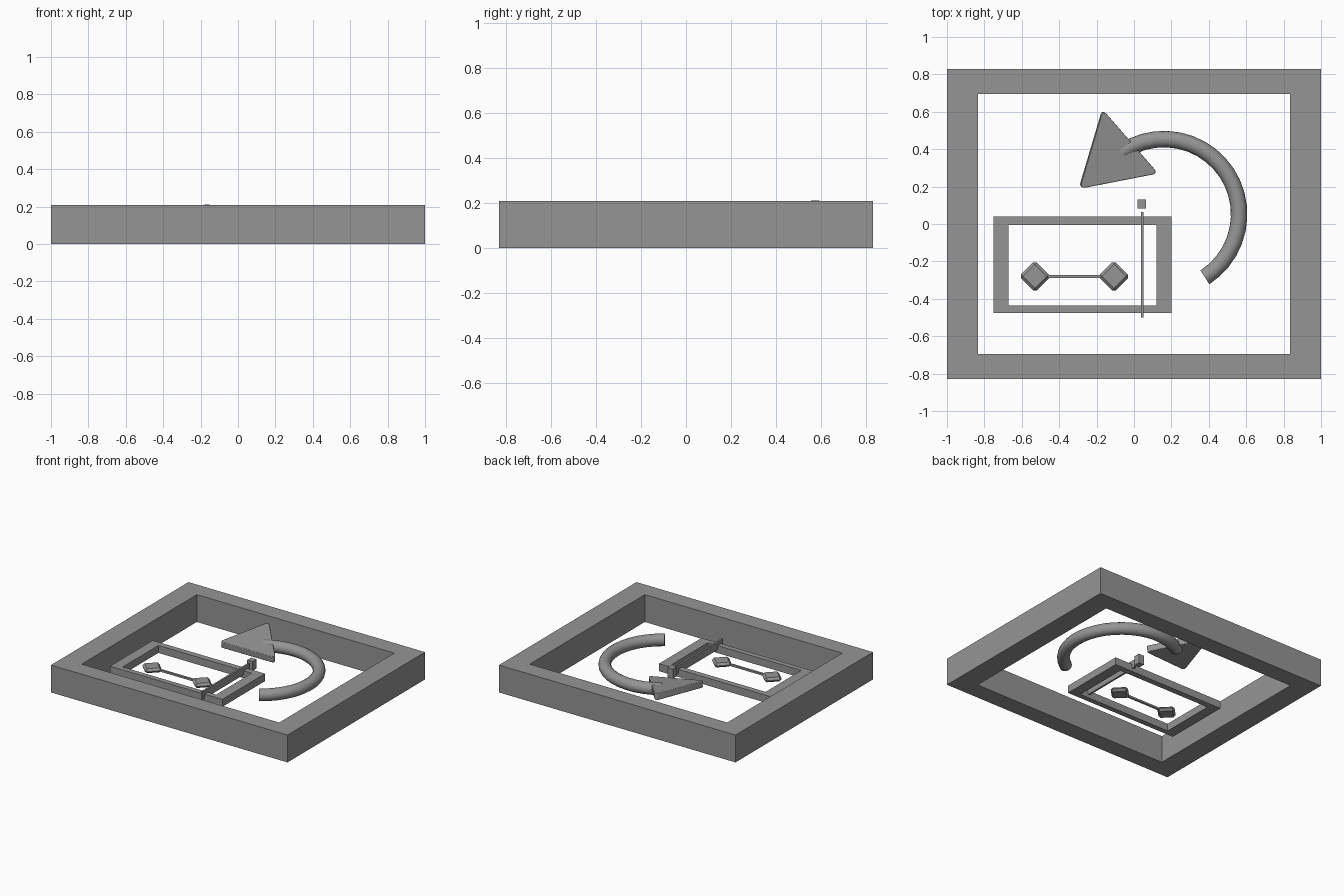
import bpy, bmesh
from math import sin, cos, radians, pi
from mathutils import Vector

cube = bpy.data.objects.get("Cube")
if cube:
    bpy.data.objects.remove(cube, do_unlink=True)

GRAY = (0.3, 0.3, 0.3, 1)
mat = bpy.data.materials.new("mid gray")
mat.use_nodes = True
mat.diffuse_color = GRAY
mat.node_tree.nodes["Principled BSDF"].inputs["Base Color"].default_value = GRAY


def finish(name, bm):
    bmesh.ops.recalc_face_normals(bm, faces=bm.faces[:])
    mesh = bpy.data.meshes.new(name)
    bm.to_mesh(mesh)
    bm.free()
    mesh.materials.append(mat)
    obj = bpy.data.objects.new(name, mesh)
    bpy.context.collection.objects.link(obj)
    return obj


def box(name, x0, x1, y0, y1, z0, z1):
    bm = bmesh.new()
    bmesh.ops.create_cube(bm, size=1)
    for v in bm.verts:
        v.co = ((x0 + x1) / 2 + v.co.x * (x1 - x0),
                (y0 + y1) / 2 + v.co.y * (y1 - y0),
                (z0 + z1) / 2 + v.co.z * (z1 - z0))
    return finish(name, bm)


def frame(name, outer, inner, z0, z1):
    """Rectangular ring; outer and inner are (x0, x1, y0, y1)."""
    bm = bmesh.new()
    rings = []
    for (x0, x1, y0, y1), z in ((outer, z0), (outer, z1), (inner, z1), (inner, z0)):
        corners = ((x0, y0), (x1, y0), (x1, y1), (x0, y1))
        rings.append([bm.verts.new((x, y, z)) for x, y in corners])
    for r in range(4):
        a, b = rings[r], rings[(r + 1) % 4]
        for i in range(4):
            j = (i + 1) % 4
            bm.faces.new((a[i], a[j], b[j], b[i]))
    return finish(name, bm)


def add_bevel(obj, width, segments):
    mod = obj.modifiers.new("soft_edges", "BEVEL")
    mod.width = width
    mod.segments = segments
    mod.limit_method = "ANGLE"


# Frames
frame("outer_frame", (-1, 1, -0.83, 0.83), (-0.835, 0.835, -0.695, 0.695), 0, 0.209)
frame("inner_frame", (-0.75, 0.2, -0.475, 0.04), (-0.67, 0.12, -0.435, -0.005), 0.075, 0.132)

# Divider strip and the small block behind it
box("divider_strip", 0.037, 0.051, -0.5, 0.065, 0.1, 0.16)
box("small_block", 0.02, 0.065, 0.082, 0.13, 0.1, 0.172)

# Link bar with a chamfered diamond at each end
box("link_bar", -0.5, -0.14, -0.288, -0.272, 0.097, 0.111)
for side, x in (("right", -0.53), ("left", -0.107)):
    diamond = box(side + "_diamond", -0.06, 0.06, -0.06, 0.06, -0.017, 0.017)
    diamond.location = (x, -0.28, 0.104)
    diamond.rotation_euler.z = pi / 4
    add_bevel(diamond, 0.015, 1)

# Curved arrow shaft: a round section swept along an arc
bm = bmesh.new()
STEPS, SIDES, RADIUS, TUBE = 20, 16, 0.402, 0.044
rings = []
for s in range(STEPS + 1):
    a = radians(-57 + 181 * s / STEPS)
    ring = []
    for k in range(SIDES):
        t = 2 * pi * k / SIDES
        r = RADIUS + TUBE * cos(t)
        ring.append(bm.verts.new((0.16 + r * cos(a), 0.052 + r * sin(a), 0.142 + TUBE * sin(t))))
    rings.append(ring)
for a, b in zip(rings, rings[1:]):
    for k in range(SIDES):
        j = (k + 1) % SIDES
        bm.faces.new((a[k], a[j], b[j], b[k]))
bm.faces.new(rings[0])
bm.faces.new(rings[-1])
shaft = finish("arrow_shaft", bm)

# Arrow head: tilted triangular slab with rounded corners
bm = bmesh.new()
top = [Vector(p) for p in ((-0.165, 0.61, 0.213), (-0.29, 0.188, 0.192), (0.13, 0.27, 0.147))]
normal = (top[1] - top[0]).cross(top[2] - top[0]).normalized()
upper = [bm.verts.new(p) for p in top]
lower = [bm.verts.new(p - normal * 0.048) for p in top]
bm.faces.new(upper)
bm.faces.new(lower)
sides = []
for i in range(3):
    j = (i + 1) % 3
    bm.faces.new((upper[i], upper[j], lower[j], lower[i]))
corners = [bm.edges.get((u, l)) for u, l in zip(upper, lower)]
bmesh.ops.bevel(bm, geom=corners, offset=0.03, offset_type="OFFSET", segments=4, profile=0.5, affect="EDGES")
head = finish("arrow_head", bm)
add_bevel(head, 0.007, 2)

# Smooth shading on the rounded parts only
for obj in (shaft, head):
    bpy.ops.object.select_all(action="DESELECT")
    obj.select_set(True)
    bpy.context.view_layer.objects.active = obj
    bpy.ops.object.shade_smooth_by_angle(angle=radians(35))
